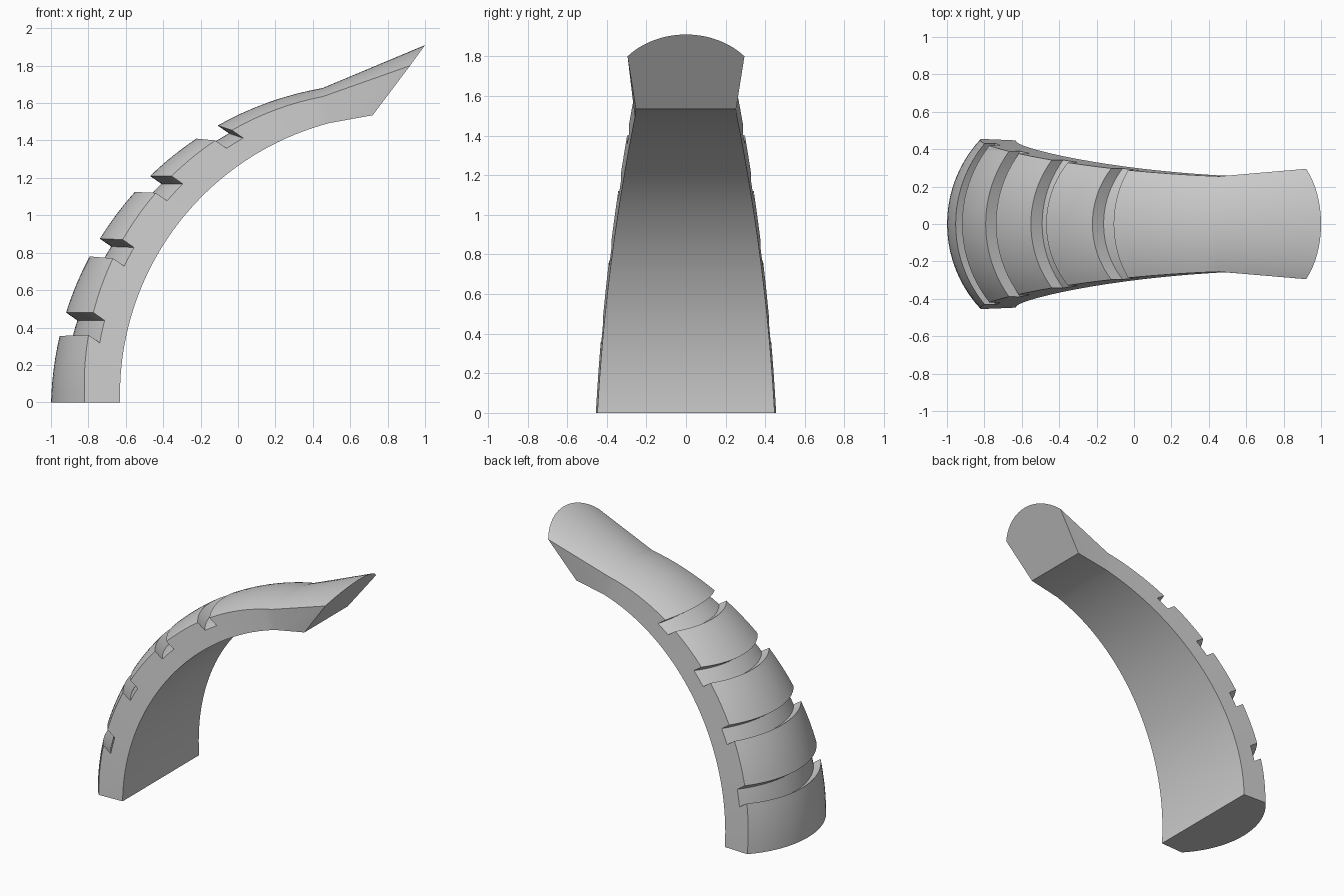
import bpy, bmesh, math
from mathutils import Vector

cube = bpy.data.objects.get("Cube")
if cube:
    bpy.data.objects.remove(cube, do_unlink=True)

# Side-profile circles: centre x, centre z, radius
CROWN = (0.752, -0.046, 1.752)
EDGE = (0.749, 0.092, 1.571)
INNER = (0.872, 0.04, 1.503)
CIRCLES = (CROWN, EDGE, INNER)
GROOVE_SHIFT = Vector((0.06, -0.042))
ARC_STEPS = 20

# Heights (crown, edge, inner) where each band starts and ends
BANDS = [((0, 0, 0), (0.355, 0.36, 0.234)),
         ((0.48, 0.48, 0.357), (0.78, 0.77, 0.653)),
         ((0.875, 0.87, 0.754), (1.125, 1.12, 1.007)),
         ((1.21, 1.21, 1.098), (1.41, 1.40, 1.29)),
         ((1.48, 1.455, 1.345), (1.68, 1.635, 1.493))]


def angle_at(circle, z):
    return math.asin((z - circle[1]) / circle[2])


def on_circle(circle, angle):
    return Vector((circle[0] - circle[2] * math.cos(angle),
                   circle[1] + circle[2] * math.sin(angle)))


def half_width(z):
    return 0.455 - 0.0544 * z - 0.0416 * z ** 2


def make_ring(crown, edge, inner, w_edge, w_inner):
    """Flat inside, two flat sides and a rounded back."""
    half = 2 * math.atan((crown - edge).length / w_edge)
    ring = [Vector((inner.x, -w_inner, inner.y))]
    for i in range(ARC_STEPS + 1):
        a = half * (2 * i / ARC_STEPS - 1)
        f = (math.cos(a) - math.cos(half)) / (1 - math.cos(half))
        p = edge.lerp(crown, f)
        ring.append(Vector((p.x, w_edge * math.sin(a) / math.sin(half), p.y)))
    ring.append(Vector((inner.x, w_inner, inner.y)))
    return ring


def station(angles, sunken):
    crown, edge, inner = (on_circle(c, a) for c, a in zip(CIRCLES, angles))
    w_edge = half_width(edge.y)
    w_inner = half_width(inner.y) - 0.008 - 0.0067 * inner.y ** 2
    if sunken:
        # slide the back of the ring inward along the flat sides
        part = GROOVE_SHIFT.length / (inner - edge).length
        w_edge += (w_inner - w_edge) * part
        crown += GROOVE_SHIFT
        edge += GROOVE_SHIFT
    return make_ring(crown, edge, inner, w_edge, w_inner)


def span(start, end, steps, sunken=False):
    a0 = [angle_at(c, z) for c, z in zip(CIRCLES, start)]
    a1 = [angle_at(c, z) for c, z in zip(CIRCLES, end)]
    return [station([p + (q - p) * i / steps for p, q in zip(a0, a1)], sunken)
            for i in range(steps + 1)]


# Raised bands with sunken grooves between them
rings = []
for k, (start, end) in enumerate(BANDS):
    if k:
        rings += span(BANDS[k - 1][1], start, 3, True)
    rings += span(start, end, 8)

# Straight flared tip with a slanted end
rings.append(make_ring(Vector((1.0, 1.91)), Vector((0.92, 1.80)),
                       Vector((0.72, 1.535)), 0.295, 0.253))

# Loft the rings and cap both ends
bm = bmesh.new()
loops = [[bm.verts.new(p) for p in ring] for ring in rings]
n = len(loops[0])
for a, b in zip(loops, loops[1:]):
    for i in range(n):
        j = (i + 1) % n
        bm.faces.new((a[i], a[j], b[j], b[i]))
bm.faces.new(loops[0])
bm.faces.new(loops[-1])
bmesh.ops.remove_doubles(bm, verts=bm.verts, dist=0.0002)
bmesh.ops.dissolve_degenerate(bm, edges=bm.edges, dist=0.002)
bmesh.ops.recalc_face_normals(bm, faces=bm.faces)
mesh = bpy.data.meshes.new("curved_grip")
bm.to_mesh(mesh)
bm.free()

# Plain grey material
grey = bpy.data.materials.new("light_grey")
grey.use_nodes = True
color = (0.6, 0.6, 0.6, 1)
grey.diffuse_color = color
grey.node_tree.nodes["Principled BSDF"].inputs["Base Color"].default_value = color
mesh.materials.append(grey)

grip = bpy.data.objects.new("curved_grip", mesh)
bpy.context.collection.objects.link(grip)
bpy.ops.object.select_all(action='DESELECT')
grip.select_set(True)
bpy.context.view_layer.objects.active = grip
bpy.ops.object.shade_smooth_by_angle(angle=math.radians(30))
